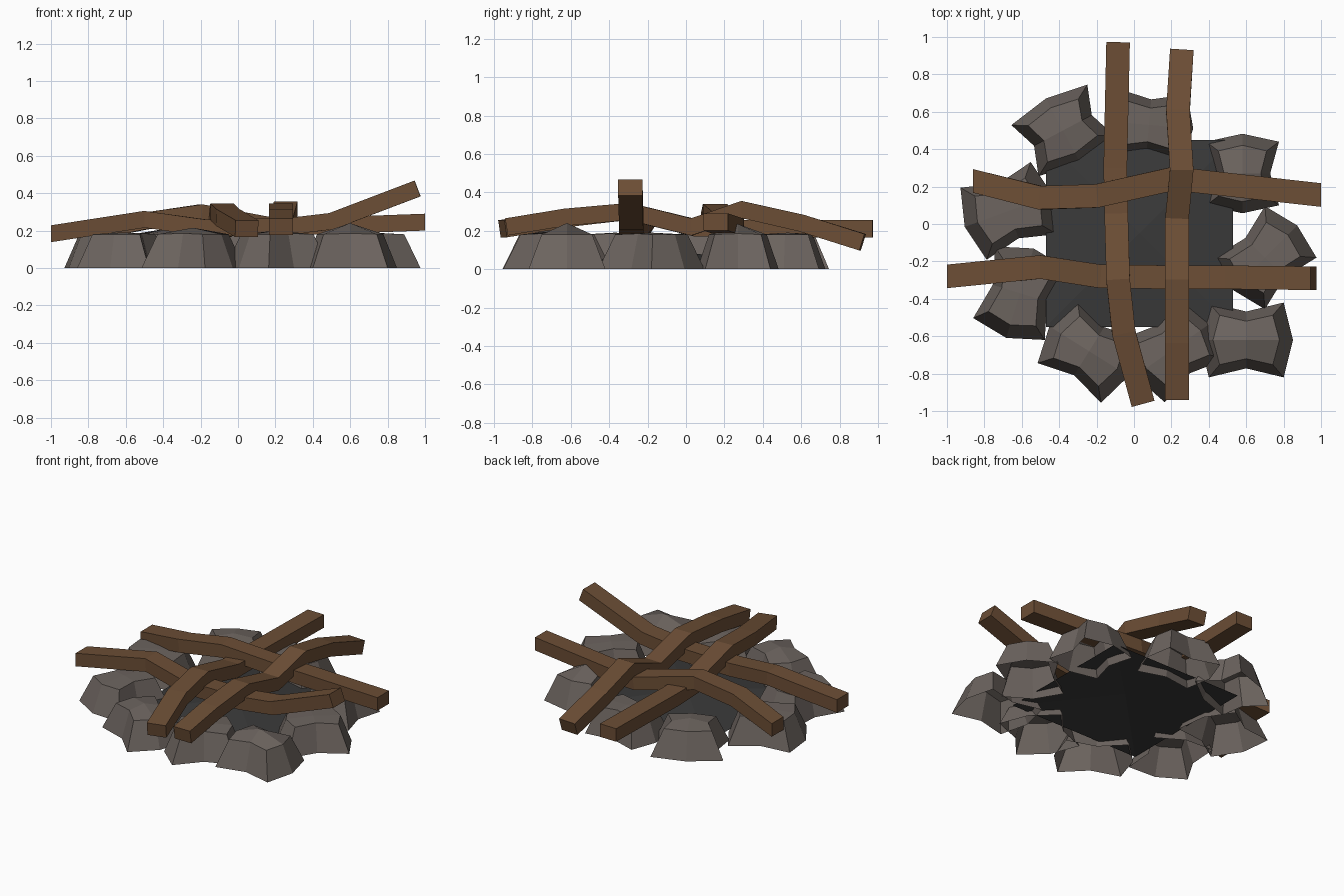
import bpy, bmesh, math
from mathutils import Vector, Matrix

if "Cube" in bpy.data.objects:
    bpy.data.objects.remove(bpy.data.objects["Cube"])


def material(name, rgb):
    m = bpy.data.materials.new(name)
    m.diffuse_color = (*rgb, 1)
    m.use_nodes = True
    m.node_tree.nodes["Principled BSDF"].inputs["Base Color"].default_value = m.diffuse_color
    return m


STONE = material("grey_stone", (0.15, 0.127, 0.114))
WOOD = material("brown_wood", (0.15, 0.076, 0.036))
ASH = material("dark_ash", (0.042, 0.042, 0.042))


def finish(name, bm, mat):
    me = bpy.data.meshes.new(name)
    bm.to_mesh(me)
    bm.free()
    me.materials.append(mat)
    ob = bpy.data.objects.new(name, me)
    bpy.context.collection.objects.link(ob)
    return ob


# Fire stones: open-bottomed boulders, two sides pinched and two bulging
OUTLINE = [(1, 1), (0, .76), (-1, 1), (-1.25, 0), (-1, -1), (0, -.76), (1, -1), (1.25, 0)]


def stone(name, x, y, sx, sy, turn, peak_z):
    bm = bmesh.new()
    base = [bm.verts.new((a * sx, b * sy, 0)) for a, b in OUTLINE]
    top = [bm.verts.new((a * sx * .71, b * sy * .66, .185 if a == 0 else .18))
           for a, b in OUTLINE]
    peak = bm.verts.new((0, 0, peak_z))
    for i in range(8):
        j = (i + 1) % 8
        bm.faces.new((base[i], base[j], top[j], top[i]))
    for i in range(0, 8, 2):
        bm.faces.new((peak, top[i - 1], top[i], top[i + 1]))
    bm.transform(Matrix.Translation((x, y, 0)) @ Matrix.Rotation(math.radians(turn), 4, 'Z'))
    finish(name, bm, STONE)


STONES = [(.60, -.62, .20, .20, 0, .24), (.21, -.67, .20, .205, 35, .2),
          (-.24, -.68, .20, .20, -32, .215), (-.61, -.37, .20, .20, 73, .19),
          (-.67, .07, .20, .205, 20, .19), (-.38, .50, .155, .23, 118, .21),
          (.08, .53, .19, .18, -5, .19), (.58, .27, .17, .195, 90, .235),
          (.70, -.18, .195, .195, 45, .19)]
for n, s in enumerate(STONES):
    stone(f"fire_stone_{n + 1}", *s)

# Ash bed: low square mound
bm = bmesh.new()
rim = [bm.verts.new((.03 + .5 * a, -.05 + .5 * b, .04))
       for a, b in [(-1, -1), (1, -1), (1, 1), (-1, 1)]]
mid = bm.verts.new((.03, -.05, .09))
for i in range(4):
    bm.faces.new((rim[i], rim[(i + 1) % 4], mid))
finish("ash_bed", bm, ASH)


# Logs: bent square beams swept along a path; "square" ends are cut straight across x
def log(name, pts, square=(), w=.126, h=.09):
    pts = [Vector(p) for p in pts]
    bm = bmesh.new()
    rings = []
    for i, p in enumerate(pts):
        t = (pts[min(i + 1, len(pts) - 1)] - pts[max(i - 1, 0)]).normalized()
        if i in square:
            t = Vector((1, 0, 0))
        side = t.cross(Vector((0, 0, 1))).normalized()
        up = side.cross(t)
        rings.append([bm.verts.new(p + side * a * w / 2 + up * b * h / 2)
                      for a, b in [(-1, -1), (1, -1), (1, 1), (-1, 1)]])
    for r, s in zip(rings, rings[1:]):
        for k in range(4):
            bm.faces.new((r[k], r[(k + 1) % 4], s[(k + 1) % 4], s[k]))
    bm.faces.new(rings[0][::-1])
    bm.faces.new(rings[-1])
    bmesh.ops.recalc_face_normals(bm, faces=bm.faces)
    finish(name, bm, WOOD)


log("back_log", [(-.86, .23, .175), (-.5, .14, .25), (-.2, .15, .295),
                 (.2, .24, .22), (.33, .23, .22), (1, .155, .245)], square=(0, 5))
log("front_log", [(-1, -.28, .183), (-.5, -.23, .26), (-.18, -.28, .215),
                  (.25, -.285, .22), (.5, -.285, .25), (.96, -.29, .425)], square=(0,))
log("left_log", [(.047, -.955, .21), (-.055, -.58, .27), (-.085, -.3, .30),
                 (-.095, .05, .215), (-.1, .3, .21), (-.085, .972, .21)])
log("right_log", [(.23, -.935, .22), (.23, -.63, .27), (.23, -.3, .30), (.23, .03, .22),
                  (.255, .29, .31), (.235, .6, .24), (.255, .92, .14)])
